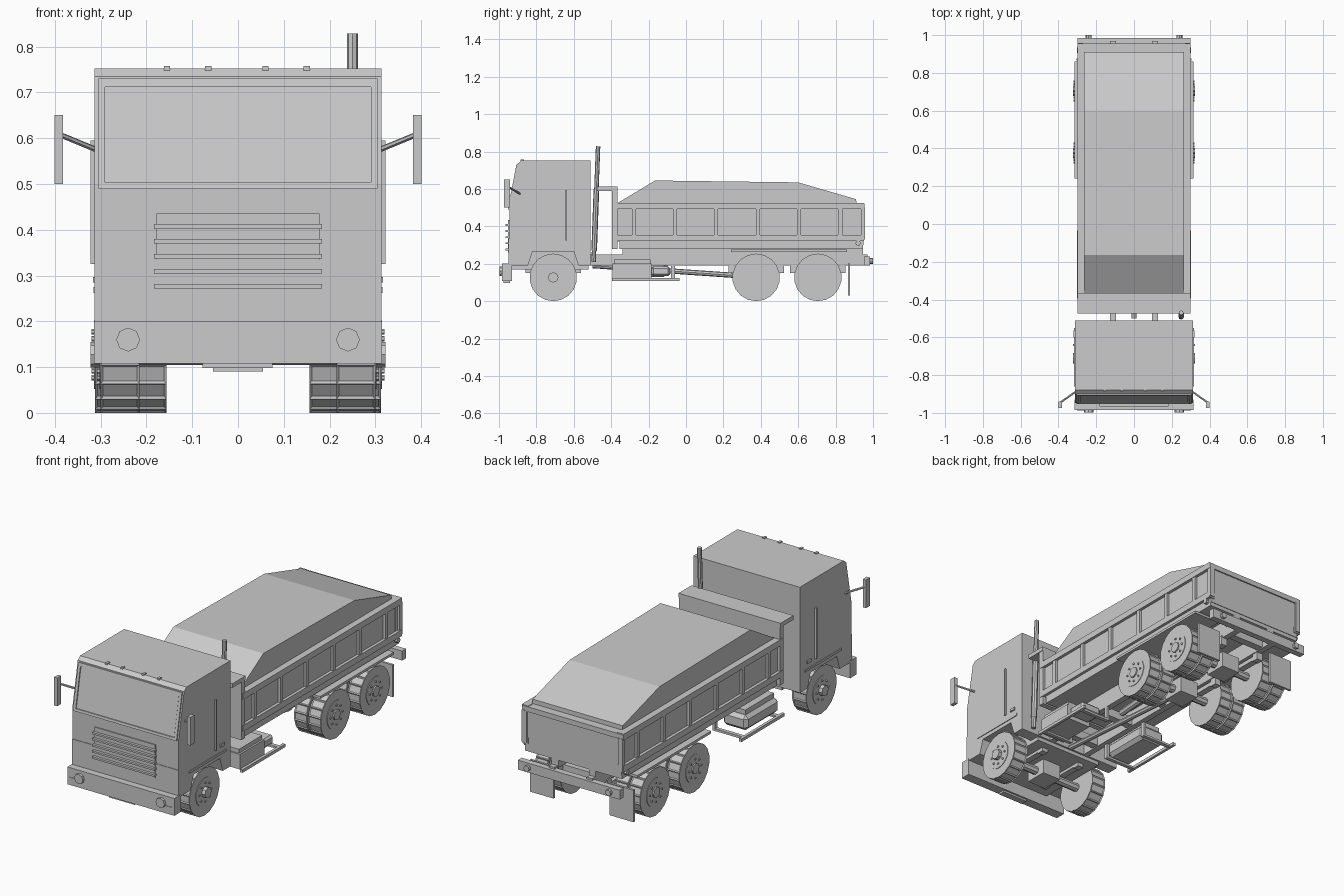
import bpy, bmesh, math
from mathutils import Vector, Matrix

if "Cube" in bpy.data.objects:
    bpy.data.objects.remove(bpy.data.objects["Cube"])


def finish(name, bm):
    bmesh.ops.recalc_face_normals(bm, faces=bm.faces)
    me = bpy.data.meshes.new(name)
    bm.to_mesh(me)
    bm.free()
    ob = bpy.data.objects.new(name, me)
    bpy.context.collection.objects.link(ob)
    return ob


def box(name, x0, x1, y0, y1, z0, z1, bevel=0):
    bm = bmesh.new()
    m = Matrix.Translation(((x0 + x1) / 2, (y0 + y1) / 2, (z0 + z1) / 2)) @ \
        Matrix.Diagonal((abs(x1 - x0), abs(y1 - y0), abs(z1 - z0), 1))
    bmesh.ops.create_cube(bm, size=1, matrix=m)
    if bevel:
        bmesh.ops.bevel(bm, geom=bm.edges[:], offset=bevel, segments=1, affect='EDGES')
    return finish(name, bm)


def pair(name, x0, x1, *rest, **kw):
    for s, side in ((1, "right"), (-1, "left")):
        box(f"{name}_{side}", s * x0, s * x1, *rest, **kw)


def prism(name, pts, x0, x1):
    """Extrude a (y, z) profile along x."""
    bm = bmesh.new()
    f = bm.faces.new([bm.verts.new((x0, y, z)) for y, z in pts])
    r = bmesh.ops.extrude_face_region(bm, geom=[f])
    bmesh.ops.translate(bm, vec=(x1 - x0, 0, 0),
                        verts=[v for v in r["geom"] if isinstance(v, bmesh.types.BMVert)])
    return finish(name, bm)


def rod(name, a, b, r, n=8, tread=False):
    a, b = Vector(a), Vector(b)
    d = b - a
    m = Matrix.Translation((a + b) / 2) @ d.to_track_quat('Z', 'Y').to_matrix().to_4x4()
    bm = bmesh.new()
    bmesh.ops.create_cone(bm, cap_ends=True, segments=n, radius1=r, radius2=r,
                          depth=d.length, matrix=m)
    if tread:
        bmesh.ops.inset_individual(bm, faces=[f for f in bm.faces if len(f.verts) == 4],
                                   thickness=0.008, depth=-0.004)
    return finish(name, bm)


# Cab shell with wheel arch, plus the inner body between the front wheels
prism("cab", [(-.945, .19), (-.945, .50), (-.90, .735), (-.88, .752), (-.51, .752), (-.51, .19),
              (-.575, .19), (-.60, .265), (-.82, .265), (-.845, .19)], -.313, .313)
box("cab_underbody", -.20, .20, -.93, -.52, .17, .30)

# Windscreen pane and frame, following the slope of the cab front
def screen(z, off):
    return (-.945 + .045 * (z - .5) / .235 - off, z)


def slab(name, z0, z1, x0, x1, off):
    prism(name, [screen(z0, off), screen(z1, off), screen(z1, -.01), screen(z0, -.01)], x0, x1)


slab("windscreen", .505, .712, -.287, .287, .002)
slab("windscreen_frame_top", .712, .73, -.305, .305, .006)
slab("windscreen_frame_bottom", .49, .503, -.305, .305, .006)
for s in (-1, 1):
    slab("windscreen_frame_side", .50, .715, s * .290, s * .305, .006)

# Grille
box("grille_panel", -.178, .178, -.951, -.93, .26, .435)
for i in range(5):
    z = .277 + i * .0325
    box("grille_slat", -.183, .183, -.965, -.94, z - .005, z + .005)
box("front_panel_seam", -.313, .313, -.948, -.93, .20, .335)

# Front bumper and lamps
box("front_bumper", -.315, .315, -.985, -.93, .108, .20)
box("front_plate", -.077, .075, -.975, -.94, .098, .108)
for s in (-1, 1):
    rod("headlight", (s * .24, -.998, .16), (s * .24, -.97, .16), .026, 8)
    box("indicator", s * .265, s * .302, -.988, -.97, .134, .15)
    rod("tail_light", (s * .24, .97, .215), (s * .24, 1.0, .215), .016, 8)
for x in (-.155, -.065, .06, .15):
    box("roof_light", x - .007, x + .007, -.885, -.865, .748, .757)

# Door details and mirrors
for s in (-1, 1):
    box("door_grab_bar", s * .31, s * .322, -.645, -.635, .325, .595)
    box("door_handle", s * .31, s * .32, -.60, -.565, .325, .34)
    box("door_sill", s * .31, s * .317, -.86, -.55, .285, .297)
    rod("mirror_arm", (s * .305, -.885, .573), (s * .39, -.945, .608), .006, 6)
    box("mirror", s * .382, s * .401, -.973, -.94, .50, .65)

# Exhaust stack
rod("exhaust_stack", (.25, -.494, .21), (.25, -.47, .828), .012, 8)
rod("exhaust_muffler", (.25, -.491, .27), (.25, -.479, .60), .015, 8)

# Chassis frame
pair("chassis_rail", .095, .128, -.93, .97, .19, .25)
for y in (-.42, -.15, .12, .54, .88):
    box("cross_member", -.1, .1, y - .02, y + .02, .195, .24)
box("rear_bumper", -.30, .30, .952, .985, .19, .24)
pair("mud_flap", .165, .305, .865, .877, .03, .20)
pair("rear_fender", .16, .316, .24, .86, .262, .275)
rod("tipping_ram", (0, -.1, .215), (0, .61, .272), .018, 8)
rod("drive_shaft", (0, -.5, .19), (0, .375, .13), .014, 8)

# Tipper body: floor, front wall with canopy, side walls, tailgate
box("bed_floor", -.285, .285, -.355, .945, .28, .335)
box("bed_front_wall", -.297, .297, -.395, -.365, .28, .61)
box("bed_canopy", -.30, .30, -.475, -.365, .59, .612)
box("tailgate", -.285, .285, .915, .948, .30, .515)
box("tailgate_top_rail", -.297, .297, .91, .955, .495, .522)
for s in (-1, 1):
    box("bed_side_panel", s * .265, s * .284, -.385, .945, .32, .51)
    box("bed_top_rail", s * .262, s * .30, -.385, .952, .492, .525)
    box("bed_bottom_rail", s * .262, s * .30, -.385, .952, .322, .355)
    for y in (-.379, -.278, -.058, .16, .385, .605, .825, .946):
        box("bed_post", s * .27, s * .297, y - .011, y + .011, .33, .50)
    box("bed_hinge", s * .09, s * .13, .88, .945, .24, .31)
    rod("tailgate_pivot", (s * .28, .92, .31), (s * .302, .92, .31), .014, 8)
    box("bed_subframe", s * .095, s * .128, -.34, .93, .25, .285)

# Heaped load
prism("load", [(-.365, .335), (-.365, .525), (-.165, .645), (.60, .635), (.91, .545), (.915, .335)],
      -.265, .265)

# Side equipment: fuel tank on the left, boxes on the right, guard rails on both
box("fuel_tank", -.285, -.14, -.38, -.10, .13, .21, bevel=.018)
box("tank_strap_plate", -.265, -.15, -.36, -.12, .20, .235)
box("battery_box", .14, .285, -.392, -.185, .12, .20)
box("battery_box_lid", .15, .275, -.385, -.19, .20, .222)
box("air_tank", .15, .27, -.185, -.085, .135, .185, bevel=.01)
for s in (-1, 1):
    box("side_guard", s * .288, s * .303, -.395, -.035, .108, .124)
    for y in (-.36, -.07):
        box("side_guard_bracket", s * .12, s * .29, y - .01, y + .01, .11, .122)
        box("side_guard_hanger", s * .115, s * .13, y - .01, y + .01, .11, .20)


# Wheels: axle, tyres, hub and nuts
def wheel(y, spans, hub_x):
    for s in (-1, 1):
        for a, b in spans:
            rod("tyre", (s * a, y, .127), (s * b, y, .127), .127, 18, tread=True)
        face = spans[-1][1]
        rod("wheel_rim", (s * face, y, .127), (s * (face + .003), y, .127), .075, 18)
        rod("hub", (s * spans[0][0], y, .127), (s * hub_x, y, .127), .028, 8)
        for k in range(8):
            t = k * math.pi / 4
            p = Vector((s * face, y + .05 * math.cos(t), .127 + .05 * math.sin(t)))
            rod("wheel_nut", p, p + Vector((s * .008, 0, 0)), .006, 6)
        # Leaf spring and its hangers
        box("leaf_spring", s * .10, s * .135, y - .14, y + .14, .155, .178)
        for d in (-.13, .13):
            box("spring_hanger", s * .10, s * .135, y + d - .018, y + d + .018, .15, .20)
    rod("axle", (-.22, y, .127), (.22, y, .127), .022, 8)
    box("differential", -.055, .055, y - .06, y + .06, .09, .175)


wheel(-.71, [(.215, .300)], .322)
for y in (.375, .705):
    wheel(y, [(.156, .230), (.238, .312)], .322)
